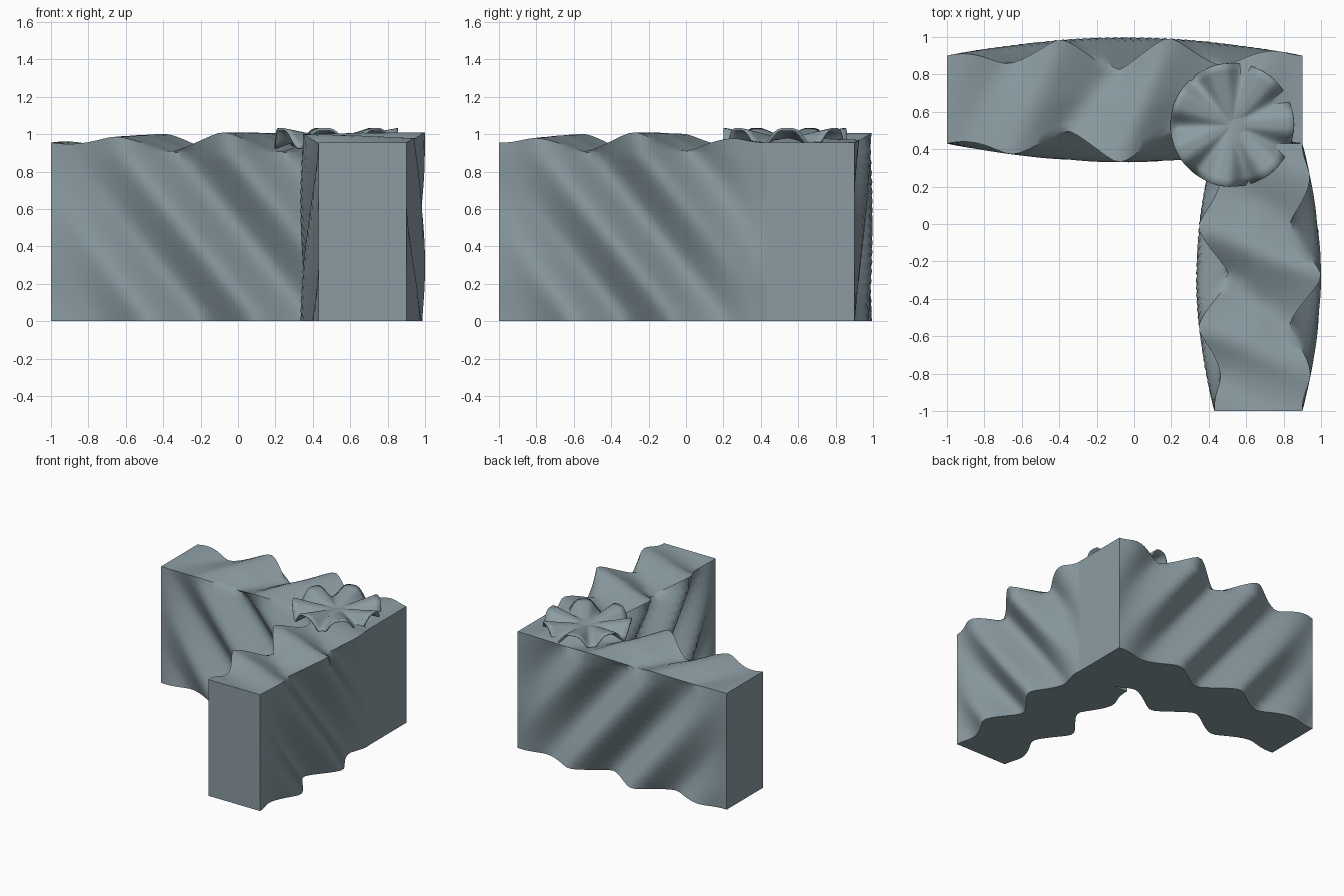
import bpy, bmesh, math
from mathutils import Vector

if "Cube" in bpy.data.objects:
    bpy.data.objects.remove(bpy.data.objects["Cube"])

# Single blue-grey stone colour
stone = bpy.data.materials.new("blue_grey_stone")
stone.use_nodes = True
colour = (0.26, 0.335, 0.365, 1)
stone.diffuse_color = colour
stone.node_tree.nodes["Principled BSDF"].inputs["Base Color"].default_value = colour

HALF, HEIGHT = 0.235, 0.955


def finish(bm, name, angle):
    mesh = bpy.data.meshes.new(name)
    bm.to_mesh(mesh)
    bm.free()
    mesh.materials.append(stone)
    ob = bpy.data.objects.new(name, mesh)
    bpy.context.collection.objects.link(ob)
    bpy.ops.object.select_all(action='DESELECT')
    ob.select_set(True)
    bpy.context.view_layer.objects.active = ob
    bpy.ops.object.shade_smooth_by_angle(angle=math.radians(angle))
    return ob


def slice_box(bm, axis, low, high, count):
    """Cut evenly spaced loops across the box."""
    normal = Vector((0, 0, 0))
    normal[axis] = 1
    for i in range(1, count):
        point = normal * (low + (high - low) * i / count)
        geom = bm.verts[:] + bm.edges[:] + bm.faces[:]
        bmesh.ops.bisect_plane(bm, geom=geom, plane_co=point, plane_no=normal)


def wall_arm(name, start, end, period, phase):
    """Block with flat ends and slanted ridges that swell in the middle."""
    def ridge(x, y, z):
        wave = math.cos(math.tau * (x + 0.82 * z - 0.57 * y - phase) / period)
        return math.asin(0.9 * wave) / math.asin(0.9)

    bm = bmesh.new()
    bmesh.ops.create_cube(bm, size=1)
    for v in bm.verts:
        v.co.x = start if v.co.x < 0 else end
        v.co.y *= 2 * HALF
        v.co.z = 0 if v.co.z < 0 else HEIGHT
    slice_box(bm, 0, start, end, round((end - start) * 26))
    slice_box(bm, 1, -HALF, HALF, 10)
    slice_box(bm, 2, 0, HEIGHT, 18)
    for v in bm.verts:
        x, y, z = v.co
        t = (x - start) / (end - start)
        swell = math.sin(math.pi * t) ** 0.9 if 0.001 < t < 0.999 else 0
        # Sides move in and out, carrying the top and bottom faces with them
        edge = HALF if y > 0 else -HALF
        v.co.y += y / HALF * swell * (0.01 + 0.09 * ridge(x, edge, z))
        if z > HEIGHT - 0.001:
            v.co.z += swell * 0.055 * ridge(x, y, z)
    return finish(bm, name, 45)


# Two wall arms meeting in a corner
back_arm = wall_arm("back_wall_arm", -1, 0.9, 0.59, 0.84)
back_arm.location = (0, 0.665, 0)
side_arm = wall_arm("side_wall_arm", -1, 0.43, 0.55, 0.64)
side_arm.location = (0.665, 0, 0)
side_arm.rotation_euler.z = math.pi / 2

# Fluted round dish on the corner, its narrow flutes dipping into the wall
RADIUS, RINGS, SPOKES, FLUTES = 0.33, 8, 98, 7


def dish_point(ring, spoke):
    r, a = ring / RINGS, math.tau * spoke / SPOKES
    dip = (0.5 + 0.5 * math.cos(FLUTES * (a - math.radians(79)))) ** 2
    z = 0.973 + 0.06 * r - 0.105 * r * r * dip
    return (RADIUS * r * math.cos(a), RADIUS * r * math.sin(a), z)


bm = bmesh.new()
hub = bm.verts.new(dish_point(0, 0))
grid = [[bm.verts.new(dish_point(k, s)) for s in range(SPOKES)] for k in range(1, RINGS + 1)]
for s in range(SPOKES):
    n = (s + 1) % SPOKES
    bm.faces.new((hub, grid[0][s], grid[0][n]))
    for inner, outer in zip(grid, grid[1:]):
        bm.faces.new((inner[s], outer[s], outer[n], inner[n]))
dish = finish(bm, "fluted_dish", 45)
dish.location = (0.525, 0.53, 0)
rim = dish.modifiers.new("thickness", 'SOLIDIFY')
rim.thickness = 0.012
rim.offset = -1
